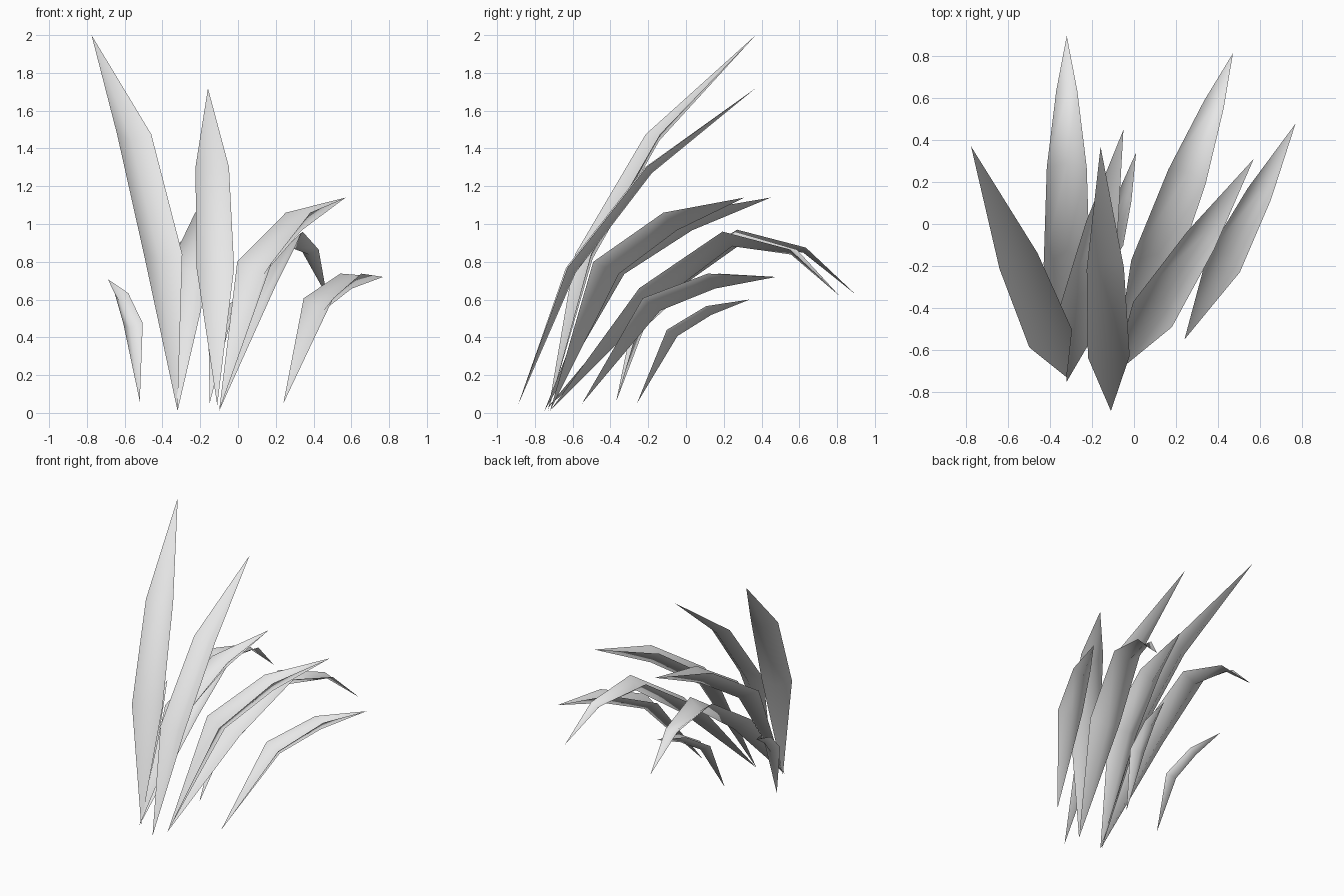
import bpy
from math import radians, cos, sin
from mathutils import Vector, Matrix

cube = bpy.data.objects.get("Cube")
if cube:
    bpy.data.objects.remove(cube, do_unlink=True)

mat = bpy.data.materials.new("leaf_grey")
mat.use_nodes = True
GREY = (0.8, 0.8, 0.8, 1)
mat.diffuse_color = GREY
mat.node_tree.nodes["Principled BSDF"].inputs["Base Color"].default_value = GREY

# Side profiles: reach, height, half width, depth of the folded midrib
UPRIGHT = [(0, 0, 0, 0), (0.2, 0.83, 0.11, 0.06), (0.6, 1.465, 0.098, 0.05), (1.19, 1.99, 0, 0)]
ARCHED = [(0, 0, 0, 0), (0.345, 0.79, 0.11, 0.11), (0.766, 1.05, 0.077, 0.1), (1.229, 1.13, 0, 0)]
DROOPING = [(0, 0, 0, 0), (0.545, 0.65, 0.11, 0.1), (1.01, 0.95, 0.095, 0.08),
            (1.375, 0.855, 0.05, 0.03), (1.635, 0.61, 0, 0)]


def blade(name, profile, base, tip_xy, scale=1.0, pitch=0.0):
    """Folded leaf rising from base and arching towards tip_xy."""
    base = Vector(base)
    ahead = Vector((tip_xy[0] - base.x, tip_xy[1] - base.y, 0)).normalized()
    side = Vector((-ahead.y, ahead.x, 0))
    turn = Matrix.Rotation(radians(pitch), 2)
    path = [turn @ Vector(p[:2]) * scale for p in profile]

    def place(p, offset=0):
        return base + ahead * p.x + side * offset + Vector((0, 0, p.y))

    verts, faces = [place(path[0])], []
    for i in range(1, len(path) - 1):
        along = (path[i + 1] - path[i - 1]).normalized()
        half, depth = (v * scale for v in profile[i][2:])
        rib = path[i] + Vector((along.y, -along.x)) * depth
        verts += [place(path[i], half), place(rib), place(path[i], -half)]
    verts.append(place(path[-1]))
    end = len(verts) - 1
    for k in (1, 2):
        faces.append((0, k + 1, k))
        for a in range(k, end - 3, 3):
            faces.append((a, a + 1, a + 4, a + 3))
        faces.append((end - 4 + k, end - 3 + k, end))
    faces = [f if len(f) == 4 or f[0] else (0, f[1], f[2]) for f in faces]

    mesh = bpy.data.meshes.new(name)
    mesh.from_pydata([tuple(v) for v in verts], [], faces)
    mesh.materials.append(mat)
    mesh.shade_smooth()
    obj = bpy.data.objects.new(name, mesh)
    bpy.context.collection.objects.link(obj)


# Left-hand clump
CLUMP_A = (-0.32, -0.73, 0.01)
blade("tall_blade", UPRIGHT, CLUMP_A, (-0.78, 0.38))
blade("back_drooping_blade", DROOPING, (-0.32, -0.74, 0.02), (-0.32, 0.9))
blade("back_arched_blade", ARCHED, (-0.32, -0.75, 0.01), (-0.05, 0.45))

# Middle clump
CLUMP_B = (-0.1, -0.72, 0.01)
blade("side_arched_blade", ARCHED, CLUMP_B, (0.57, 0.31))
blade("side_drooping_blade", DROOPING, CLUMP_B, (0.47, 0.81))

# Single blades
blade("front_blade", UPRIGHT, (-0.11, -0.89, 0.04), (-0.16, 0.39), 0.905, -6)
blade("low_blade", ARCHED, (0.24, -0.55, 0.05), (0.77, 0.48), 0.8, -12.5)
blade("small_middle_blade", ARCHED, (-0.15, -0.26, 0.05), (0.01, 0.34), 0.497, -1)
blade("small_outer_blade", ARCHED, (-0.52, -0.37, 0.06), (-0.69, 0.12), 0.497, 8.8)
